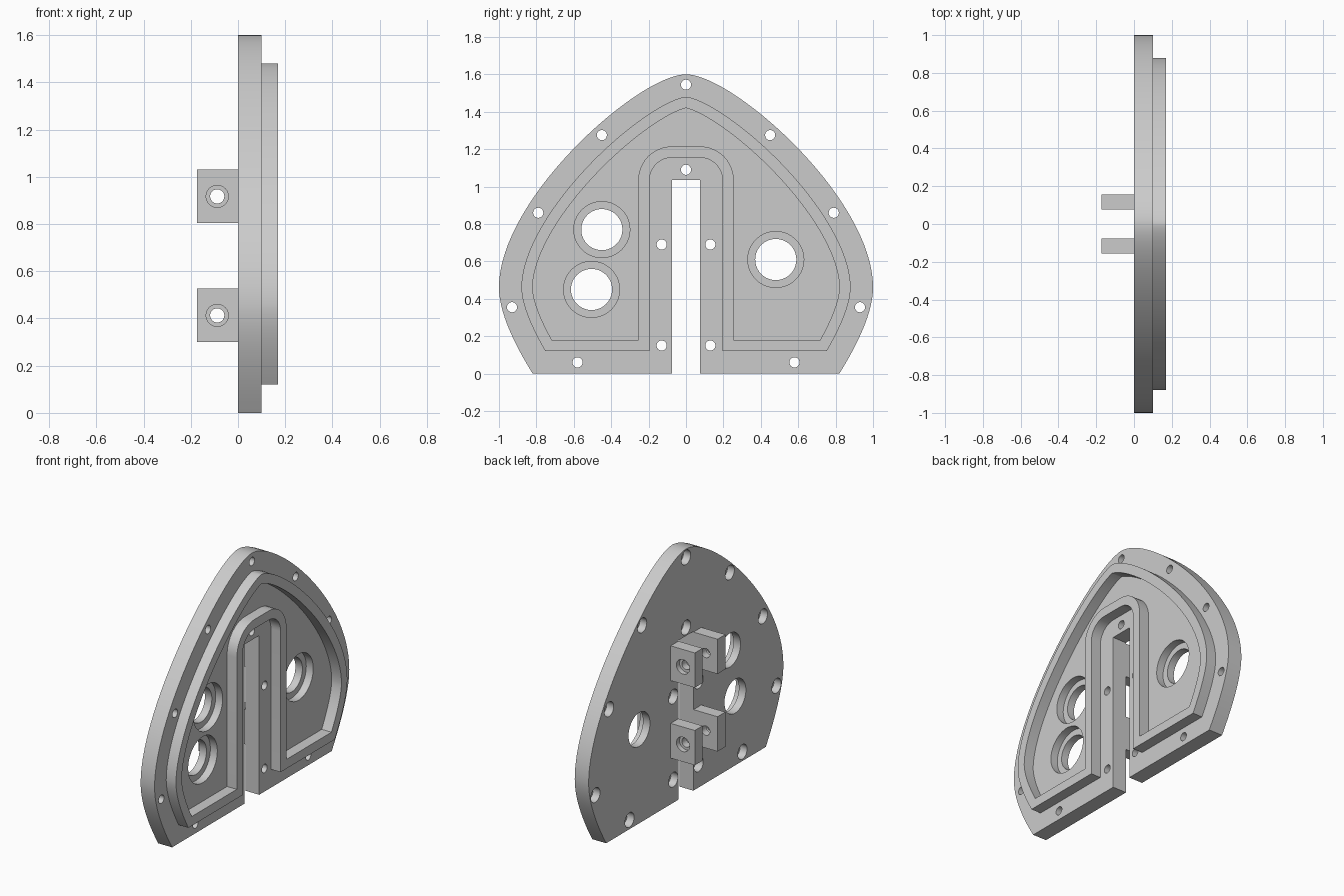
import bpy, bmesh, math
from mathutils import Vector

cube = bpy.data.objects.get("Cube")
if cube:
    bpy.data.objects.remove(cube, do_unlink=True)

grey = bpy.data.materials.new("plain grey")
grey.use_nodes = True
grey.diffuse_color = (0.6, 0.6, 0.6, 1)
grey.node_tree.nodes["Principled BSDF"].inputs["Base Color"].default_value = (0.6, 0.6, 0.6, 1)

SLOT_HALF, SLOT_TOP = 0.075, 1.035
PLATE_X, RIM_X = 0.1, 0.17


def make_object(name, bm):
    bmesh.ops.recalc_face_normals(bm, faces=bm.faces)
    mesh = bpy.data.meshes.new(name)
    bm.to_mesh(mesh)
    bm.free()
    mesh.materials.append(grey)
    obj = bpy.data.objects.new(name, mesh)
    bpy.context.collection.objects.link(obj)
    return obj


def bezier(points, count):
    """Sample a Bezier curve of any degree."""
    result = []
    for k in range(count + 1):
        level = [Vector(p) for p in points]
        while len(level) > 1:
            level = [a.lerp(b, k / count) for a, b in zip(level, level[1:])]
        result.append(level[0])
    return result


def crossing(a, b, axis, value):
    return a.lerp(b, (value - a[axis]) / (b[axis] - a[axis]))


def outline(d):
    """Closed (y, z) outline of the slotted arch, moved inward by d."""
    edge = bezier([(0.82, 0), (1, 0.29), (1, 0.46)], 12)
    edge += bezier([(1, 0.46), (1, 0.94), (0.25, 1.6), (0, 1.6)], 40)[1:]
    moved = []
    for i, p in enumerate(edge):
        before = edge[max(i - 1, 0)]
        after = edge[i + 1] if i + 1 < len(edge) else Vector((-before.x, before.y))
        t = (after - before).normalized()
        moved.append(p - Vector((t.y, -t.x)) * d)
    # slot side, with rounded corners when offset
    steps = 10 if d else 0
    half = []
    for k in range(steps + 1):
        a = math.pi / 2 * (1 - k / max(steps, 1))
        half.append(Vector((SLOT_HALF + d * math.cos(a), SLOT_TOP + d * math.sin(a))))
    half.append(Vector((SLOT_HALF + d, d)))
    # outer side, trimmed at the base line and the centre line
    for a, b in zip(moved, moved[1:]):
        if b.y <= d:
            continue
        if a.y <= d:
            half.append(crossing(a, b, 1, d))
        if b.x <= 1e-6:
            half.append(crossing(a, b, 0, 0))
            break
        half.append(b)
    return half + [Vector((-p.x, p.y)) for p in reversed(half[:-1])]


def prism(name, points, x0, x1):
    bm = bmesh.new()
    face = bm.faces.new([bm.verts.new((x0, p.x, p.y)) for p in points])
    new = bmesh.ops.extrude_face_region(bm, geom=[face])["geom"]
    verts = [v for v in new if isinstance(v, bmesh.types.BMVert)]
    bmesh.ops.translate(bm, verts=verts, vec=(x1 - x0, 0, 0))
    return make_object(name, bm)


def add_bore(bm, place, segments=40):
    """Stepped round solid; place(s, u, v) maps axis and ring to a point."""
    func, steps = place
    rings = []
    for s, r in steps:
        rings.append([bm.verts.new(func(s, r * math.cos(a), r * math.sin(a)))
                      for a in (2 * math.pi * k / segments for k in range(segments))])
    for low, high in zip(rings, rings[1:]):
        for k in range(segments):
            n = (k + 1) % segments
            bm.faces.new((low[k], low[n], high[n], high[k]))
    bm.faces.new(rings[0])
    bm.faces.new(rings[-1])


def stepped(start, shoulder, end, r0, r1):
    return [(start, r0), (shoulder, r0), (shoulder, r1), (end, r1)]


def subtract(obj, cutter):
    cutter.hide_render = True
    mod = obj.modifiers.new("cut", "BOOLEAN")
    mod.operation = "DIFFERENCE"
    mod.solver = "EXACT"
    mod.object = cutter
    bpy.context.view_layer.update()
    graph = bpy.context.evaluated_depsgraph_get()
    mesh = bpy.data.meshes.new_from_object(obj.evaluated_get(graph))
    obj.modifiers.clear()
    obj.data = mesh
    bpy.data.objects.remove(cutter, do_unlink=True)


def smooth(obj):
    obj.data.shade_smooth()
    obj.data.set_sharp_from_angle(angle=math.radians(30))


# Slotted base plate with ports stepped on the front and bolts sunk from behind
plate = prism("base_plate", outline(0), 0, PLATE_X)
bolts = [(0, 1.545), (0, 1.09)]
for y, z in [(0.45, 1.275), (0.79, 0.86), (0.93, 0.355), (0.58, 0.06), (0.13, 0.69), (0.13, 0.15)]:
    bolts += [(y, z), (-y, z)]
ports = [(-0.45, 0.77), (-0.505, 0.45), (0.48, 0.61)]
bm = bmesh.new()
for centres, steps in ((bolts, stepped(-0.02, 0.05, 0.12, 0.047, 0.027)),
                       (ports, stepped(-0.02, 0.05, 0.12, 0.11, 0.15))):
    for y, z in centres:
        add_bore(bm, (lambda s, u, v: (s, y + u, z + v), steps))
subtract(plate, make_object("plate_cutter", bm))
smooth(plate)

# Raised rim that follows the plate outline
rim = prism("raised_rim", outline(0.12), PLATE_X, RIM_X)
subtract(rim, prism("rim_cutter", outline(0.18), PLATE_X - 0.02, RIM_X + 0.02))
smooth(rim)

# Four hinge lugs on the back, with pin holes stepped on the outer faces
for level, z in (("lower", 0.413), ("upper", 0.917)):
    for side, sign in (("left", -1), ("right", 1)):
        y0, y1 = sign * 0.077, sign * 0.157
        corners = [Vector((y, z + h)) for y, h in
                   ((y0, -0.113), (y1, -0.113), (y1, 0.113), (y0, 0.113))]
        lug = prism(f"{level}_{side}_lug", corners, -0.173, 0)
        bm = bmesh.new()
        add_bore(bm, (lambda s, u, v: (-0.088 + u, sign * s, z + v),
                      stepped(0.05, 0.125, 0.18, 0.03, 0.047)))
        subtract(lug, make_object("lug_cutter", bm))
        smooth(lug)
